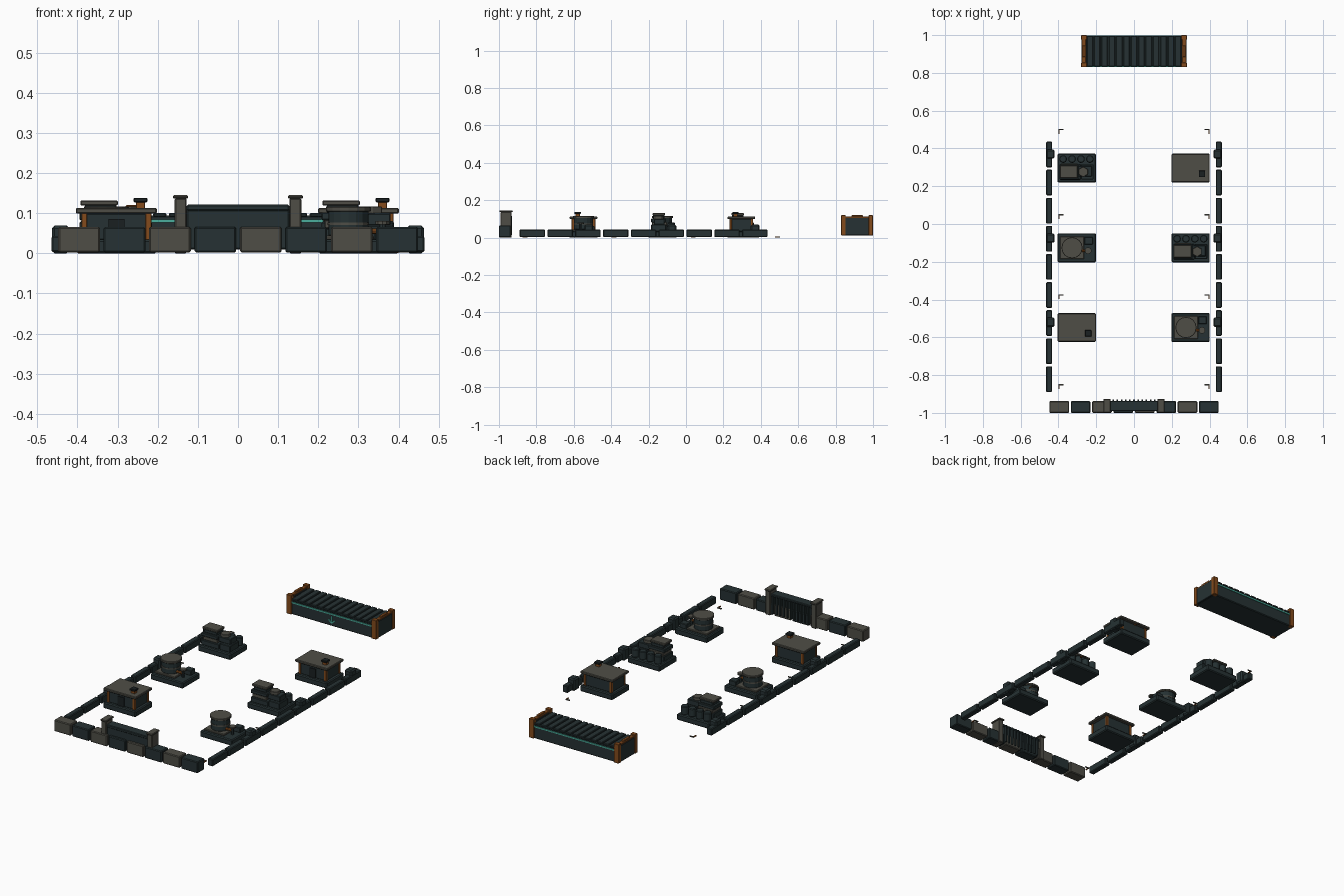
import bpy, math


def mat(name, rgb):
    m = bpy.data.materials.new(name)
    m.diffuse_color = (*rgb, 1)
    return m


DARK = mat("dark slate", (0.019, 0.031, 0.033))
BLACK = mat("deep charcoal", (0.010, 0.014, 0.015))
GREY = mat("weathered grey", (0.078, 0.076, 0.062))
COPPER = mat("copper", (0.23, 0.07, 0.012))
TEAL = mat("teal light", (0.07, 0.43, 0.34))


def finish(o, name, m, bevel):
    o.name = name
    o.data.materials.append(m)
    if bevel:
        b = o.modifiers.new("bevel", 'BEVEL')
        b.width, b.segments, b.limit_method = bevel, 1, 'ANGLE'
    return o


def box(name, x0, x1, y0, y1, z0, z1, m, bevel=0.003, rot=(0, 0, 0)):
    bpy.ops.mesh.primitive_cube_add(
        size=1, location=((x0 + x1) / 2, (y0 + y1) / 2, (z0 + z1) / 2), rotation=rot)
    o = bpy.context.object
    o.scale = (x1 - x0, y1 - y0, z1 - z0)
    bpy.ops.object.transform_apply(location=False, rotation=False, scale=True)
    return finish(o, name, m, bevel)


def cyl(name, x, y, z0, z1, r, m, n=16, bevel=0.002, rot=(0, 0, 0)):
    bpy.ops.mesh.primitive_cylinder_add(
        vertices=n, radius=r, depth=z1 - z0, location=(x, y, (z0 + z1) / 2), rotation=rot)
    return finish(bpy.context.object, name, m, bevel)


# Side kerb walls with buttresses
for s in (-1, 1):
    for i in range(9):
        y = 0.368 - i * 0.1487
        box("side_wall", s * 0.449 - 0.016, s * 0.449 + 0.016, y - 0.068, y + 0.068,
            0.003, 0.043, DARK, 0.004)
    for y in (0.37, -0.075, -0.52):
        box("wall_buttress", s * 0.442 - 0.022, s * 0.442 + 0.022, y - 0.024, y + 0.024,
            0, 0.069, DARK, 0.007)

# Front wall blocks, alternating colour
for i in range(8):
    x = -0.396 + i * 0.1132
    box("front_wall_block", x - 0.052, x + 0.052, -1.0, -0.938, 0.002, 0.066,
        DARK if i % 2 else GREY, 0.004)

# Gate: posts, caps, panel and bars
for s in (-1, 1):
    x = s * 0.143
    box("gate_post", x - 0.015, x + 0.015, -0.992, -0.932, 0, 0.137, GREY)
    box("gate_post_cap", x - 0.019, x + 0.019, -0.998, -0.926, 0.136, 0.145, GREY)
box("gate_panel", -0.128, 0.128, -0.985, -0.942, 0.01, 0.112, DARK)
box("gate_top_rail", -0.128, 0.128, -0.99, -0.936, 0.106, 0.121, DARK)
for i in range(11):
    x = -0.11 + i * 0.022
    box("gate_bar", x - 0.004, x + 0.004, -0.943, -0.93, 0.015, 0.116, DARK, 0)


def base(x, y):
    box("plot_base", x - 0.101, x + 0.101, y - 0.077, y + 0.077, 0, 0.034, DARK, 0.005)


def hut(x, y):
    base(x, y)
    box("hut_body", x - 0.084, x + 0.084, y - 0.06, y + 0.06, 0.033, 0.1, DARK)
    for sx in (-1, 1):
        for sy in (-1, 1):
            cx, cy = x + sx * 0.08, y + sy * 0.057
            box("hut_corner_strip", cx - 0.007, cx + 0.007, cy - 0.006, cy + 0.006,
                0.033, 0.1, COPPER, 0.001)
    box("hut_roof", x - 0.101, x + 0.101, y - 0.074, y + 0.074, 0.099, 0.113, GREY)
    box("hut_door", x - 0.02, x + 0.02, y - 0.064, y - 0.058, 0.034, 0.085, BLACK, 0)
    cx, cy = x + 0.06, y - 0.031
    box("chimney_stem", cx - 0.011, cx + 0.011, cy - 0.011, cy + 0.011, 0.112, 0.128, COPPER, 0.001)
    box("chimney_cap", cx - 0.017, cx + 0.017, cy - 0.017, cy + 0.017, 0.127, 0.138, BLACK, 0.002)


def tank(x, y):
    base(x, y)
    cx = x - 0.025
    box("tank_plinth", cx - 0.064, cx + 0.064, y - 0.06, y + 0.06, 0.033, 0.044, GREY)
    cyl("tank_body", cx, y, 0.043, 0.106, 0.05, DARK)
    cyl("tank_band", cx, y, 0.07, 0.077, 0.052, GREY, bevel=0)
    cyl("tank_lid", cx, y, 0.104, 0.116, 0.056, GREY)
    px = x + 0.06
    box("pump_box", px - 0.02, px + 0.025, y + 0.018, y + 0.058, 0.033, 0.062, DARK)
    cyl("valve_stem", px, y - 0.015, 0.033, 0.075, 0.008, DARK, 8, 0)
    cyl("valve_wheel", px, y - 0.015, 0.072, 0.08, 0.018, GREY, 10, 0)
    cyl("outlet_pipe", px - 0.02, y - 0.015, 0.03, 0.08, 0.007, COPPER, 8, 0,
        (0, math.pi / 2, 0))


def salvage(x, y):
    base(x, y)
    # stacked slabs: x0, x1, y0, y1, z0, z1
    for b, m in (((-0.09, 0.02, -0.062, 0.02, 0.033, 0.062), DARK),
                 ((-0.085, 0.005, -0.055, 0.025, 0.061, 0.083), GREY),
                 ((-0.092, 0.01, -0.06, 0.02, 0.082, 0.102), DARK),
                 ((-0.08, 0.0, -0.05, 0.012, 0.101, 0.12), DARK),
                 ((-0.09, 0.004, -0.053, 0.014, 0.119, 0.132), GREY)):
        box("stacked_slab", x + b[0], x + b[1], y + b[2], y + b[3], b[4], b[5], m)
    box("low_crate", x + 0.022, x + 0.088, y - 0.06, y + 0.02, 0.033, 0.07, DARK)
    box("upper_crate", x + 0.005, x + 0.08, y - 0.045, y + 0.012, 0.069, 0.1, DARK)
    cyl("hex_scrap", x + 0.034, y - 0.02, 0.099, 0.117, 0.028, GREY, 6)
    for i in range(4):
        cyl("barrel", x - 0.072 + i * 0.047, y + 0.048, 0.033, 0.08, 0.021, DARK, 10, 0.004)


# Six plots
hut(-0.303, -0.548)
hut(0.3, 0.296)
tank(-0.303, -0.126)
tank(0.3, -0.548)
salvage(-0.303, 0.296)
salvage(0.3, -0.126)

# Ground corner markers
for y in (0.503, 0.052, -0.372, -0.848):
    for s in (-1, 1):
        xa, xb = sorted((s * 0.4, s * 0.374))
        box("corner_marker_x", xa, xb, y - 0.006, y, 0.001, 0.006, GREY, 0)
        xa, xb = sorted((s * 0.4, s * 0.394))
        box("corner_marker_y", xa, xb, y - 0.026, y - 0.005, 0.001, 0.006, COPPER, 0)

# Rear container
box("container_body", -0.272, 0.272, 0.836, 0.994, 0.012, 0.094, DARK, 0.004)
for i in range(13):
    x = -0.234 + i * 0.039
    box("container_slat", x - 0.0165, x + 0.0165, 0.834, 0.996, 0.09, 0.101, DARK, 0.003)
for y in (0.8345, 0.9955):
    box("light_stripe", -0.25, 0.25, y - 0.003, y + 0.003, 0.077, 0.084, TEAL, 0)
for s in (-1, 1):
    x = s * 0.265
    box("end_plate", x - 0.013, x + 0.013, 0.833, 0.997, 0.013, 0.106, DARK, 0.002)
    box("end_rail", x - 0.011, x + 0.011, 0.84, 0.99, 0.1, 0.113, COPPER, 0.002)
    box("end_handle", x - 0.008, x + 0.008, 0.885, 0.945, 0.112, 0.12, COPPER, 0.002)
    for y in (0.842, 0.988):
        box("corner_post", x - 0.015, x + 0.015, y - 0.012, y + 0.012, 0.012, 0.12, COPPER, 0.002)

# Downward arrow mark on the container front
box("arrow_stem", -0.003, 0.003, 0.832, 0.837, 0.03, 0.068, TEAL, 0)
for s in (-1, 1):
    box("arrow_arm", s * 0.009 - 0.014, s * 0.009 + 0.014, 0.832, 0.837, 0.035, 0.041, TEAL, 0,
        (0, -s * math.radians(40), 0))
